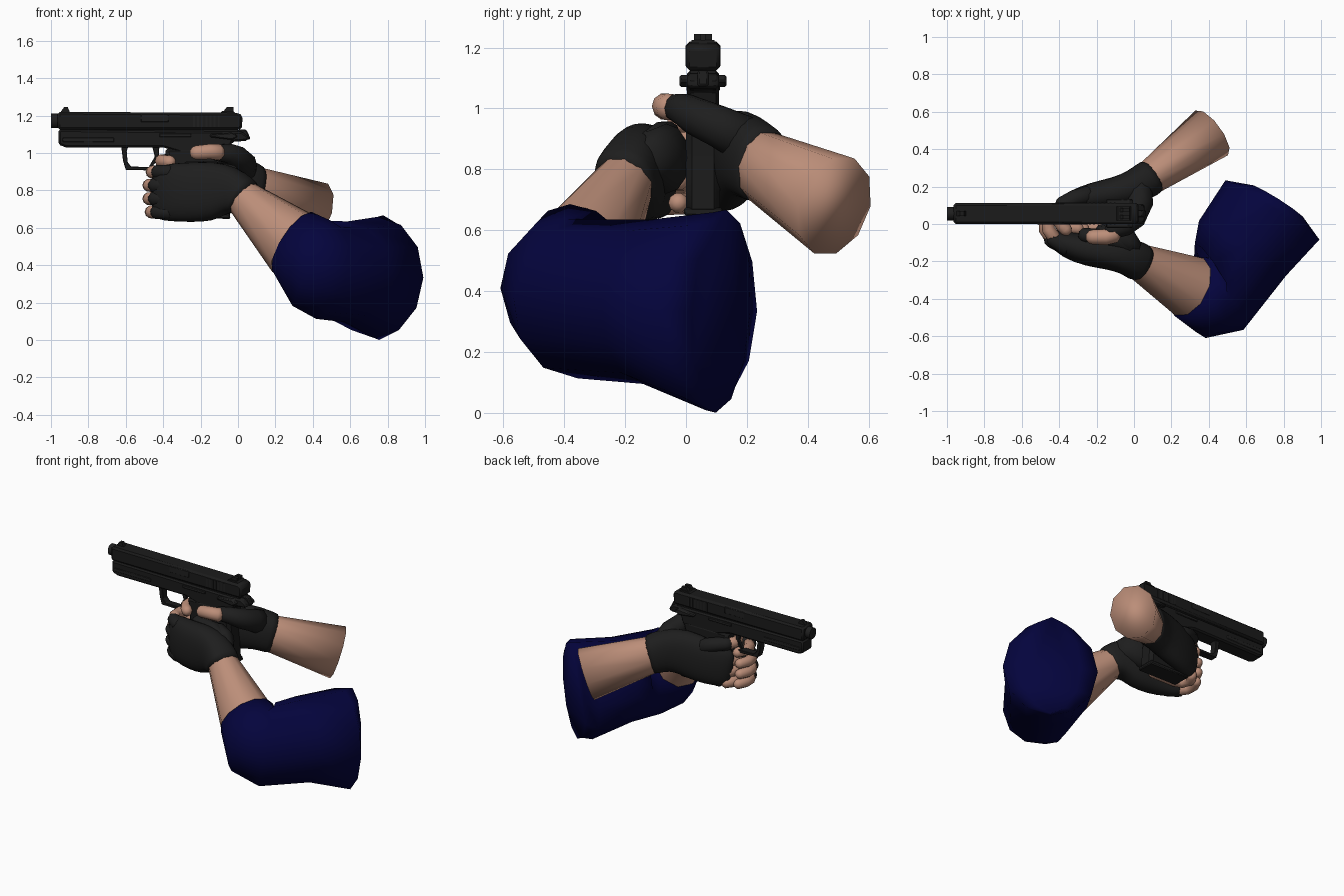
import bpy, bmesh, math
from mathutils import Vector

def material(name, rgb):
    m = bpy.data.materials.new(name)
    m.diffuse_color = (*rgb, 1)
    return m

GUN = material("gun_black", (0.011, 0.011, 0.011))
STEEL = material("trim_dark_grey", (0.014, 0.014, 0.014))
GLOVE = material("glove_black", (0.013, 0.013, 0.013))
SKIN = material("skin", (0.50, 0.27, 0.19))
CLOTH = material("sleeve_navy", (0.0012, 0.0012, 0.047))
YC = 0.056  # centre plane of the pistol

def finish(name, bm, mat, angle=40):
    bmesh.ops.recalc_face_normals(bm, faces=bm.faces)
    me = bpy.data.meshes.new(name)
    bm.to_mesh(me)
    bm.free()
    ob = bpy.data.objects.new(name, me)
    bpy.context.collection.objects.link(ob)
    me.materials.append(mat)
    bpy.ops.object.select_all(action='DESELECT')
    ob.select_set(True)
    bpy.context.view_layer.objects.active = ob
    bpy.ops.object.shade_smooth_by_angle(angle=math.radians(angle))
    return ob

def loft(name, stations, mat, n=14, power=1.0, subsurf=0, angle=50):
    """stations: (centre, half width, half height[, normal])"""
    bm = bmesh.new()
    cs = [Vector(s[0]) for s in stations]
    rings = []
    for i, s in enumerate(stations):
        t = Vector(s[3]) if len(s) > 3 else cs[min(i + 1, len(cs) - 1)] - cs[max(i - 1, 0)]
        t.normalize()
        side = Vector((0, 0, 1)).cross(t).normalized()
        up = t.cross(side)
        ring = []
        for k in range(n):
            a = 2 * math.pi * k / n
            c, d = math.cos(a), math.sin(a)
            c = math.copysign(abs(c) ** power, c)
            d = math.copysign(abs(d) ** power, d)
            ring.append(bm.verts.new(cs[i] + side * c * s[1] + up * d * s[2]))
        rings.append(ring)
    for a, b in zip(rings, rings[1:]):
        for k in range(n):
            bm.faces.new((a[k], a[(k + 1) % n], b[(k + 1) % n], b[k]))
    bm.faces.new(rings[0])
    bm.faces.new(rings[-1])
    ob = finish(name, bm, mat, angle)
    if subsurf:
        m = ob.modifiers.new("smooth", 'SUBSURF')
        m.levels = m.render_levels = subsurf
    return ob

def finger(name, pts, r, mat, r_end=None):
    """Tube with rounded ends"""
    r_end = r_end or r
    p = [Vector(q) for q in pts]
    last = len(p) - 1
    d0 = (p[0] - p[1]).normalized()
    d1 = (p[-1] - p[-2]).normalized()
    st = [(p[0] + d0 * r * 0.5, r * 0.55, r * 0.55)]
    for i, q in enumerate(p):
        rr = r + (r_end - r) * i / last
        st.append((q, rr, rr))
    st.append((p[-1] + d1 * r_end * 0.5, r_end * 0.85, r_end * 0.85))
    st.append((p[-1] + d1 * r_end * 0.9, r_end * 0.4, r_end * 0.4))
    return loft(name, st, mat, n=10, angle=80)

def plate(name, prof, width, mat=GUN, y=YC, bevel=0.006):
    """Profile in x,z extruded across y"""
    bm = bmesh.new()
    f = bm.faces.new([bm.verts.new((x, y - width / 2, z)) for x, z in prof])
    g = bmesh.ops.extrude_face_region(bm, geom=[f])
    bmesh.ops.translate(bm, vec=(0, width, 0), verts=[v for v in g['geom'] if isinstance(v, bmesh.types.BMVert)])
    ob = finish(name, bm, mat, 30)
    if bevel:
        m = ob.modifiers.new("bevel", 'BEVEL')
        m.width, m.segments = bevel, 1
    return ob

def rect(x0, x1, z0, z1):
    return [(x0, z0), (x1, z0), (x1, z1), (x0, z1)]

# --- pistol: slide, barrel and frame
plate("slide", [(-0.965, 1.125), (0.02, 1.125), (0.025, 1.2), (0.0, 1.215), (-0.965, 1.22)], 0.112, bevel=0.012)
loft("barrel", [((-1.0, YC, 1.173), 0.036, 0.038), ((-0.9, YC, 1.173), 0.036, 0.038)], STEEL, n=16)
loft("bore", [((-1.001, YC, 1.173), 0.018, 0.018), ((-0.95, YC, 1.173), 0.018, 0.018)], GUN, n=12)
plate("dust_cover", [(-0.96, 1.045), (-0.92, 1.03), (-0.4, 1.03), (-0.3, 1.0), (-0.05, 1.0),
                     (-0.03, 1.06), (0.05, 1.065), (0.06, 1.085), (0.02, 1.115), (-0.3, 1.118), (-0.96, 1.125)], 0.104, bevel=0.01)
plate("accessory_rail", rect(-0.94, -0.66, 1.055, 1.085), 0.11, STEEL)
plate("slide_rail", rect(-0.95, 0.0, 1.115, 1.13), 0.085, bevel=0)
plate("ejection_port", rect(-0.52, -0.37, 1.165, 1.209), 0.115, STEEL, bevel=0.003)
for i in range(7):
    x = -0.24 + i * 0.022
    plate("slide_serration", rect(x, x + 0.01, 1.14, 1.2), 0.116, STEEL, bevel=0)
# sights, hammer, levers
plate("front_sight", [(-0.955, 1.21), (-0.895, 1.21), (-0.91, 1.245), (-0.93, 1.245)], 0.025, bevel=0)
plate("rear_sight_base", [(-0.1, 1.21), (-0.01, 1.21), (-0.025, 1.225), (-0.085, 1.225)], 0.075, bevel=0)
for y in (YC - 0.018, YC + 0.018):
    plate("rear_sight_post", [(-0.08, 1.22), (-0.025, 1.22), (-0.025, 1.245), (-0.06, 1.245)], 0.022, y=y, bevel=0)
plate("hammer", [(-0.02, 1.08), (0.03, 1.09), (0.05, 1.07), (0.068, 1.075), (0.045, 1.125), (0.0, 1.125)], 0.035)
plate("safety_lever", [(-0.15, 1.085), (-0.03, 1.07), (0.0, 1.09), (-0.03, 1.11), (-0.15, 1.1)], 0.155, STEEL)
plate("slide_stop", rect(-0.42, -0.25, 1.085, 1.105), 0.118, STEEL, bevel=0.003)
# trigger guard and trigger
plate("trigger_guard", [(-0.625, 1.04), (-0.615, 0.96), (-0.6, 0.91), (-0.38, 0.905), (-0.38, 0.925), (-0.57, 0.927),
                        (-0.59, 0.95), (-0.595, 1.01), (-0.585, 1.04)], 0.05, bevel=0.003)
plate("trigger", [(-0.46, 1.04), (-0.445, 0.98), (-0.475, 0.93), (-0.46, 0.925), (-0.425, 0.97), (-0.42, 1.04)], 0.025, bevel=0.003)
# grip
plate("grip", [(-0.39, 1.03), (-0.38, 0.9), (-0.335, 0.66), (-0.04, 0.65), (-0.05, 0.78), (-0.07, 0.93), (-0.04, 1.03)], 0.112, bevel=0.02)
plate("magazine_base", [(-0.345, 0.675), (-0.34, 0.652), (-0.04, 0.648), (-0.045, 0.675)], 0.125)

# --- right arm and hand (gun hand)
loft("right_forearm", [((0.04, 0.215, 0.83), 0.09, 0.115), ((0.10, 0.257, 0.806), 0.095, 0.122),
                       ((0.415, 0.487, 0.68), 0.148, 0.172)], SKIN, n=10, angle=180)
loft("right_glove", [((0.105, 0.262, 0.808), 0.1, 0.128, (-0.8, -0.55, 0.25)), ((0.08, 0.243, 0.818), 0.102, 0.13, (-0.8, -0.55, 0.25)),
                     ((0.0, 0.195, 0.85), 0.095, 0.14), ((-0.1, 0.165, 0.85), 0.085, 0.155),
                     ((-0.22, 0.15, 0.82), 0.075, 0.155), ((-0.33, 0.12, 0.80), 0.06, 0.145),
                     ((-0.39, 0.095, 0.79), 0.045, 0.125), ((-0.415, 0.085, 0.785), 0.02, 0.09)], GLOVE, n=16, power=0.85, subsurf=1)
finger("right_thumb_glove", [(0.02, 0.19, 0.9), (0.03, 0.11, 0.94), (0.0, 0.03, 0.975), (-0.05, -0.012, 0.998), (-0.115, -0.035, 1.003)],
       0.08, GLOVE, 0.045)
finger("right_thumb_tip", [(-0.10, -0.055, 1.004), (-0.15, -0.07, 1.008), (-0.22, -0.07, 1.002)], 0.045, SKIN, 0.04)
finger("right_index_glove", [(-0.24, 0.155, 0.92), (-0.32, 0.135, 0.945), (-0.38, 0.105, 0.955)], 0.05, GLOVE, 0.043)
finger("right_index_finger", [(-0.38, 0.1, 0.955), (-0.41, 0.07, 0.957), (-0.41, 0.03, 0.957), (-0.385, -0.01, 0.955),
                              (-0.365, -0.03, 0.953)], 0.037, SKIN, 0.034)
for i, tip in enumerate((-0.18, -0.27, -0.3)):
    z = 0.69 + i * 0.073
    finger("right_finger", [(-0.37, 0.11, z), (-0.41, 0.06, z), (-0.39, 0.0, z), (-0.34, -0.02, z),
                            (tip, -0.025, z)], 0.037, SKIN, 0.033)

# --- left arm and hand (support hand)
loft("left_forearm", [((-0.01, -0.18, 0.79), 0.09, 0.09), ((0.035, -0.205, 0.753), 0.1, 0.102),
                      ((0.295, -0.335, 0.515), 0.17, 0.19, (0.75, -0.38, -0.54))], SKIN, n=10)
loft("left_glove", [((0.04, -0.207, 0.752), 0.105, 0.107, (-0.65, 0.35, 0.6)), ((0.02, -0.2, 0.77), 0.107, 0.11, (-0.7, 0.35, 0.55)),
                    ((-0.04, -0.17, 0.80), 0.1, 0.135, (-0.9, 0.3, 0.25)), ((-0.13, -0.15, 0.795), 0.095, 0.163, (-1, 0.1, 0)),
                    ((-0.25, -0.14, 0.79), 0.088, 0.163, (-1, 0.15, 0)), ((-0.36, -0.11, 0.79), 0.075, 0.158, (-1, 0.4, 0)),
                    ((-0.43, -0.07, 0.785), 0.05, 0.145, (-1, 0.7, 0)), ((-0.452, -0.05, 0.785), 0.025, 0.11, (-1, 0.8, 0))],
     GLOVE, n=16, power=0.82, subsurf=1)
# palm heel closing the gap to the grip
loft("left_palm_heel", [((0.03, -0.13, 0.84), 0.03, 0.05, (-1, 0.3, 0)), ((-0.02, -0.1, 0.85), 0.065, 0.085, (-1, 0.3, 0)),
                        ((-0.1, -0.065, 0.835), 0.078, 0.115, (-1, 0.1, 0)), ((-0.19, -0.075, 0.835), 0.07, 0.115, (-1, 0, 0)),
                        ((-0.24, -0.1, 0.84), 0.03, 0.06, (-1, 0, 0))], GLOVE, n=12, angle=80)
finger("left_thumb_glove", [(-0.03, -0.12, 0.87), (-0.13, -0.08, 0.91), (-0.26, -0.06, 0.92)], 0.055, GLOVE, 0.04)
for i in range(4):
    z = 0.685 + i * 0.071
    o = (0.0, 0.012, 0.012, -0.005)[i]
    finger("left_finger_glove", [(-0.36, -0.13, z), (-0.43 - o, -0.085, z)], 0.041, GLOVE)
    finger("left_finger", [(-0.43 - o, -0.075, z), (-0.462 - o, -0.03, z), (-0.466 - o, 0.02, z), (-0.445 - o, 0.07, z)],
           0.037, SKIN, 0.032)

# --- navy sleeve bent at the elbow, slightly domed at the shoulder end
loft("left_sleeve", [((0.3, -0.335, 0.52), 0.178, 0.195, (0.75, -0.38, -0.52)),
                     ((0.395, -0.395, 0.41), 0.215, 0.25, (0.87, -0.05, -0.4)),
                     ((0.455, -0.335, 0.375), 0.265, 0.265, (0.8, 0.45, -0.15)),
                     ((0.58, -0.13, 0.365), 0.275, 0.27, (0.53, 0.84, -0.05)),
                     ((0.74, 0.075, 0.334), 0.297, 0.325, (0.53, 0.84, -0.04)),
                     ((0.765, 0.115, 0.334), 0.18, 0.334, (0.53, 0.84, -0.06))], CLOTH, n=12, angle=180)
